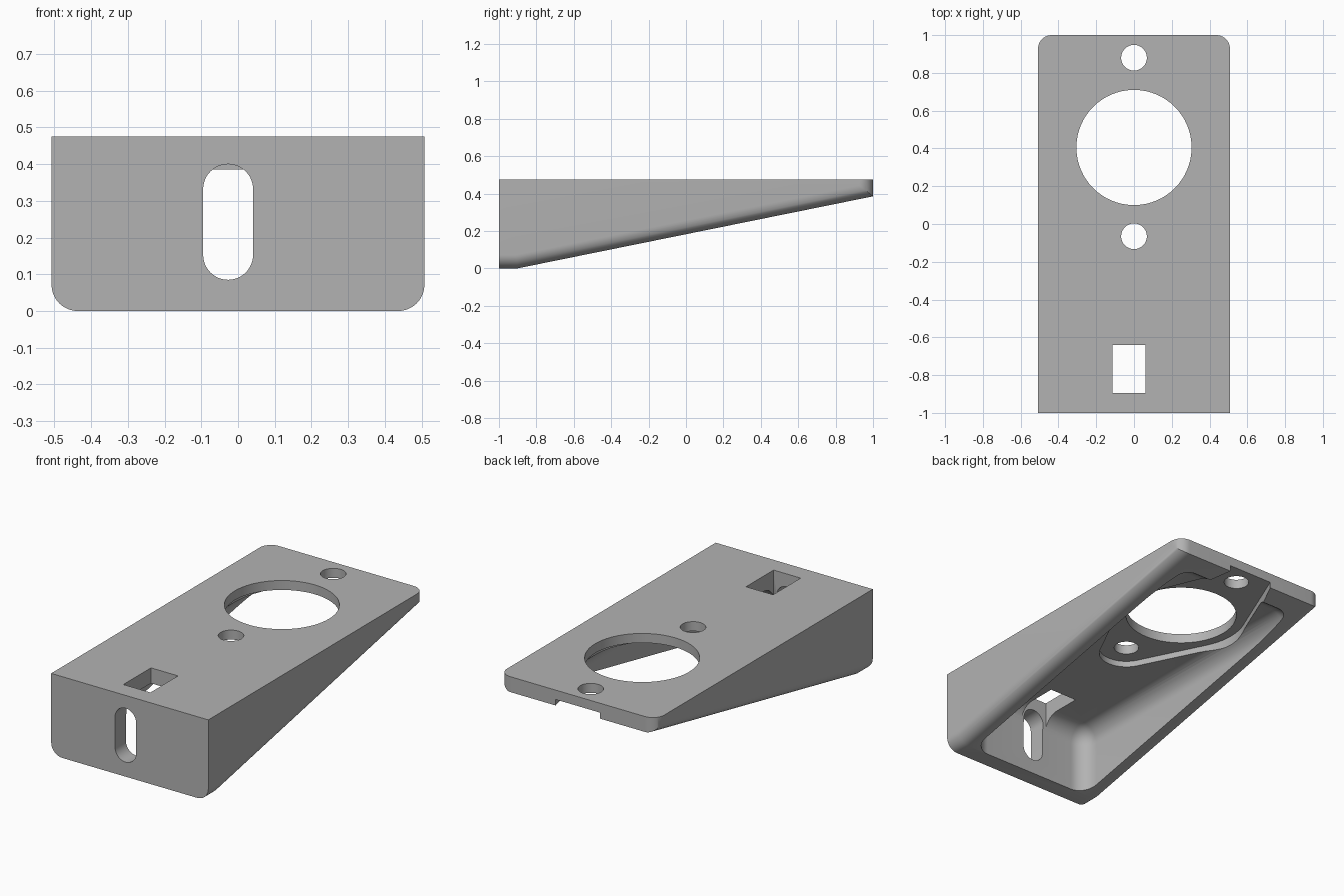
import bpy, bmesh, math

if "Cube" in bpy.data.objects:
    bpy.data.objects.remove(bpy.data.objects["Cube"], do_unlink=True)

W, TOP, CEILING, RECESS = 0.508, 0.475, 0.385, 0.42

grey = bpy.data.materials.new("plain grey")
grey.use_nodes = True
grey.diffuse_color = (0.45, 0.45, 0.45, 1)
grey.node_tree.nodes["Principled BSDF"].inputs["Base Color"].default_value = (0.45, 0.45, 0.45, 1)


def to_object(name, bm):
    bmesh.ops.recalc_face_normals(bm, faces=bm.faces)
    mesh = bpy.data.meshes.new(name)
    bm.to_mesh(mesh)
    bm.free()
    mesh.materials.append(grey)
    ob = bpy.data.objects.new(name, mesh)
    bpy.context.scene.collection.objects.link(ob)
    return ob


def prism(points, direction):
    """Closed prism from a planar outline and an extrusion vector."""
    bm = bmesh.new()
    face = bm.faces.new([bm.verts.new(p) for p in points])
    ext = bmesh.ops.extrude_face_region(bm, geom=[face], use_keep_orig=True)
    moved = [g for g in ext["geom"] if isinstance(g, bmesh.types.BMVert)]
    bmesh.ops.translate(bm, verts=moved, vec=direction)
    bmesh.ops.recalc_face_normals(bm, faces=bm.faces)
    return bm


def block(x0, x1, y0, y1, z0, z1):
    return prism([(x0, y0, z0), (x1, y0, z0), (x1, y1, z0), (x0, y1, z0)], (0, 0, z1 - z0))


def round_edges(bm, rule, radius, segments=10):
    edges = [e for e in bm.edges if rule(*(v.co for v in e.verts))]
    bmesh.ops.bevel(bm, geom=edges, offset=radius, segments=segments,
                    profile=0.5, affect='EDGES', clamp_overlap=True)


def arc(cx, cy, r, start=0, end=2 * math.pi, n=64):
    return [(cx + r * math.cos(start + (end - start) * i / n),
             cy + r * math.sin(start + (end - start) * i / n)) for i in range(n)]


def cylinder(y, r):
    return prism([(px, py, 0.2) for px, py in arc(0, y, r)], (0, 0, 0.5))


# Wedge body: side profile extruded across, lower side edges and rear corners rounded
profile = [(-1, 0), (-0.9, 0), (1, 0.385), (1, TOP), (-1, TOP)]
bm = prism([(-W, y, z) for y, z in profile], (2 * W, 0, 0))


def body_edge(a, b):
    along_side = abs(a.x - b.x) < 1e-4
    underside = max(a.z, b.z) < 0.4
    rear_corner = min(a.y, b.y) > 0.99
    return along_side and (underside or rear_corner)


round_edges(bm, body_edge, 0.072)
body = to_object("wedge_housing", bm)

# Open cavity with rounded corners and ceiling
bm = block(-0.4, 0.4, -0.9, 0.92, -0.4, CEILING)
round_edges(bm, lambda a, b: max(a.z, b.z) > 0, 0.1)
cutters = [to_object("cavity_cutter", bm)]

# Tapered recess around the large opening, running out through the rear wall
bm = bmesh.new()
for cy, r in ((-0.065, 0.15), (0.405, 0.36), (0.98, 0.14)):
    for px, py in arc(0, cy, r):
        for z in (0.2, RECESS):
            bm.verts.new((px, py, z))
hull = bmesh.ops.convex_hull(bm, input=bm.verts)
loose = {g for g in hull["geom_interior"] + hull["geom_unused"] if isinstance(g, bmesh.types.BMVert)}
bmesh.ops.delete(bm, geom=list(loose), context='VERTS')
bmesh.ops.dissolve_limit(bm, angle_limit=0.001, verts=bm.verts, edges=bm.edges)
cutters.append(to_object("recess_cutter", bm))

# Large round opening and the two screw holes
for name, y, r in (("opening", 0.405, 0.305), ("rear_hole", 0.88, 0.068), ("middle_hole", -0.065, 0.068)):
    cutters.append(to_object(name + "_cutter", cylinder(y, r)))

# Rectangular hole in the top near the front
cutters.append(to_object("rectangle_cutter", block(-0.115, 0.06, -0.895, -0.64, 0.1, 0.7)))

# Upright rounded slot through the front wall
sx, sr = -0.027, 0.068
outline = arc(sx, 0.4 - sr, sr, 0, math.pi, 24) + [(sx - sr, 0.4 - sr)]
outline += arc(sx, 0.085 + sr, sr, math.pi, 2 * math.pi, 24) + [(sx + sr, 0.085 + sr)]
cutters.append(to_object("slot_cutter", prism([(px, -1.2, pz) for px, pz in outline], (0, 0.5, 0))))

# Cut everything, keep the result and drop the cutters
bpy.context.view_layer.objects.active = body
for ob in bpy.context.selected_objects:
    ob.select_set(False)
body.select_set(True)
for cutter in cutters:
    cutter.hide_render = True
    mod = body.modifiers.new(cutter.name, 'BOOLEAN')
    mod.operation, mod.solver, mod.object = 'DIFFERENCE', 'EXACT', cutter
    bpy.ops.object.modifier_apply(modifier=mod.name)
    bpy.data.objects.remove(cutter, do_unlink=True)

bpy.ops.object.shade_smooth_by_angle(angle=math.radians(30))
